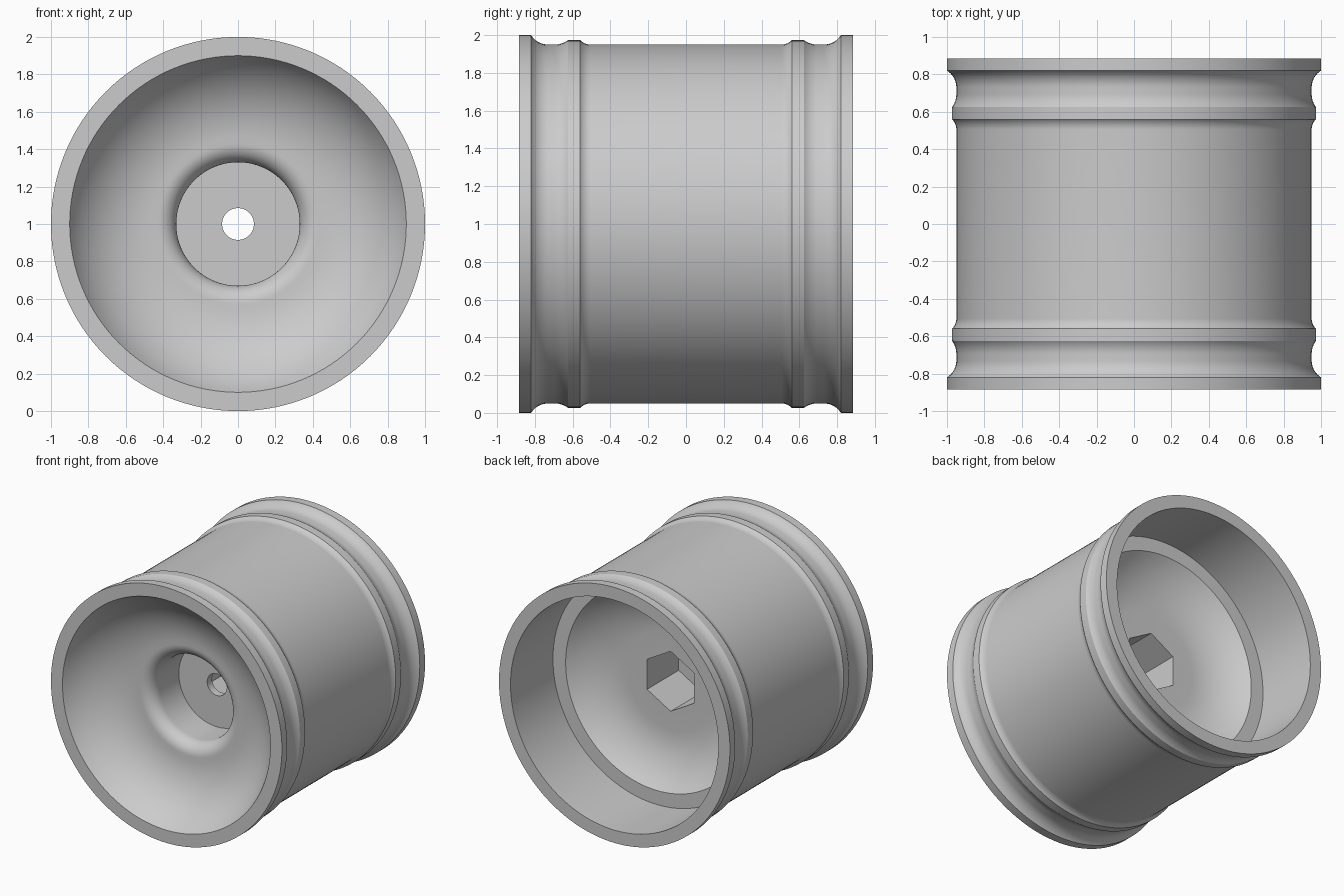
import bpy, bmesh, math
from mathutils import Vector

if "Cube" in bpy.data.objects:
    bpy.data.objects.remove(bpy.data.objects["Cube"])

SEGMENTS = 128


def make_material(name, rgb):
    mat = bpy.data.materials.new(name)
    mat.use_nodes = True
    mat.diffuse_color = (*rgb, 1)
    mat.node_tree.nodes["Principled BSDF"].inputs["Base Color"].default_value = (*rgb, 1)
    return mat


def make_object(name, bm):
    bmesh.ops.recalc_face_normals(bm, faces=bm.faces[:])
    mesh = bpy.data.meshes.new(name)
    bm.to_mesh(mesh)
    bm.free()
    obj = bpy.data.objects.new(name, mesh)
    bpy.context.collection.objects.link(obj)
    obj.location.z = 1
    return obj


def arc(start, tangent, end, steps=10):
    """Circular arc leaving start along tangent and reaching end."""
    p, t, d = Vector(start), Vector(tangent), Vector(end) - Vector(start)
    n = (d - t * d.dot(t)).normalized()
    radius = d.length_squared / (2 * d.dot(n))
    sweep = 2 * math.atan2(d.dot(n), d.dot(t))
    angles = [sweep * i / steps for i in range(steps + 1)]
    return [tuple(p + radius * (math.sin(a) * t + (1 - math.cos(a)) * n)) for a in angles]


def lathe(name, profile):
    """Revolve a closed (radius, y) profile around the y axis."""
    bm = bmesh.new()
    rings = []
    for s in range(SEGMENTS):
        a = math.tau * s / SEGMENTS
        rings.append([bm.verts.new((r * math.cos(a), y, r * math.sin(a))) for r, y in profile])
    count = len(profile)
    for s in range(SEGMENTS):
        here, after = rings[s], rings[(s + 1) % SEGMENTS]
        for i in range(count):
            j = (i + 1) % count
            bm.faces.new((here[i], here[j], after[j], after[i]))
    return make_object(name, bm)


# Outer barrel: rim flange, bead groove and bead ridge, the same at both ends
back_half = arc((.95, .505), (0, 1), (.973, .56))
back_half += reversed(arc((.95, .695), (0, -1), (.973, .625)))
back_half += arc((.95, .73), (0, 1), (1, .82)) + [(1, .885)]
front_half = [(r, -y) for r, y in reversed(back_half)]

# Back interior: straight bore, step ring and shallow dish
back_inside = [(.9, .885), (.9, .36)]
back_inside += reversed(arc((.38, .19), (1, 0), (.79, .36)))

# Axle hole, recessed hub face, rounded lip and front dish
axle_hole = [(.085, .19), (.085, -.26)]
hub_recess = [(.33, -.26)]
hub_recess += reversed(arc((.43, -.6), (-1, 0), (.33, -.5)))
front_dish = arc((.43, -.6), (1, 0), (.9, -.885), 16)[1:]

rim = lathe("wheel_rim", front_half + back_half + back_inside
            + axle_hole + hub_recess + front_dish)

# Hexagonal drive socket cut into the back of the hub
bm = bmesh.new()
corners = [math.tau * i / 6 for i in range(6)]
base = bm.faces.new([bm.verts.new((.235 * math.sin(a), -.2, .235 * math.cos(a))) for a in corners])
grown = bmesh.ops.extrude_face_region(bm, geom=[base], use_keep_orig=True)["geom"]
bmesh.ops.translate(bm, vec=(0, .6, 0), verts=[v for v in grown if isinstance(v, bmesh.types.BMVert)])
cutter = make_object("hex_socket_cutter", bm)
cutter.hide_render = True

bpy.context.view_layer.objects.active = rim
for obj in bpy.context.selected_objects:
    obj.select_set(False)
rim.select_set(True)
cut = rim.modifiers.new("hex_socket", "BOOLEAN")
cut.operation = "DIFFERENCE"
cut.solver = "EXACT"
cut.object = cutter
bpy.ops.object.modifier_apply(modifier=cut.name)
bpy.data.objects.remove(cutter)

# Plain grey finish, smooth with crisp rim edges
rim.data.materials.clear()
rim.data.materials.append(make_material("plain_grey", (.6, .6, .6)))
bpy.ops.object.shade_smooth_by_angle(angle=math.radians(20))
